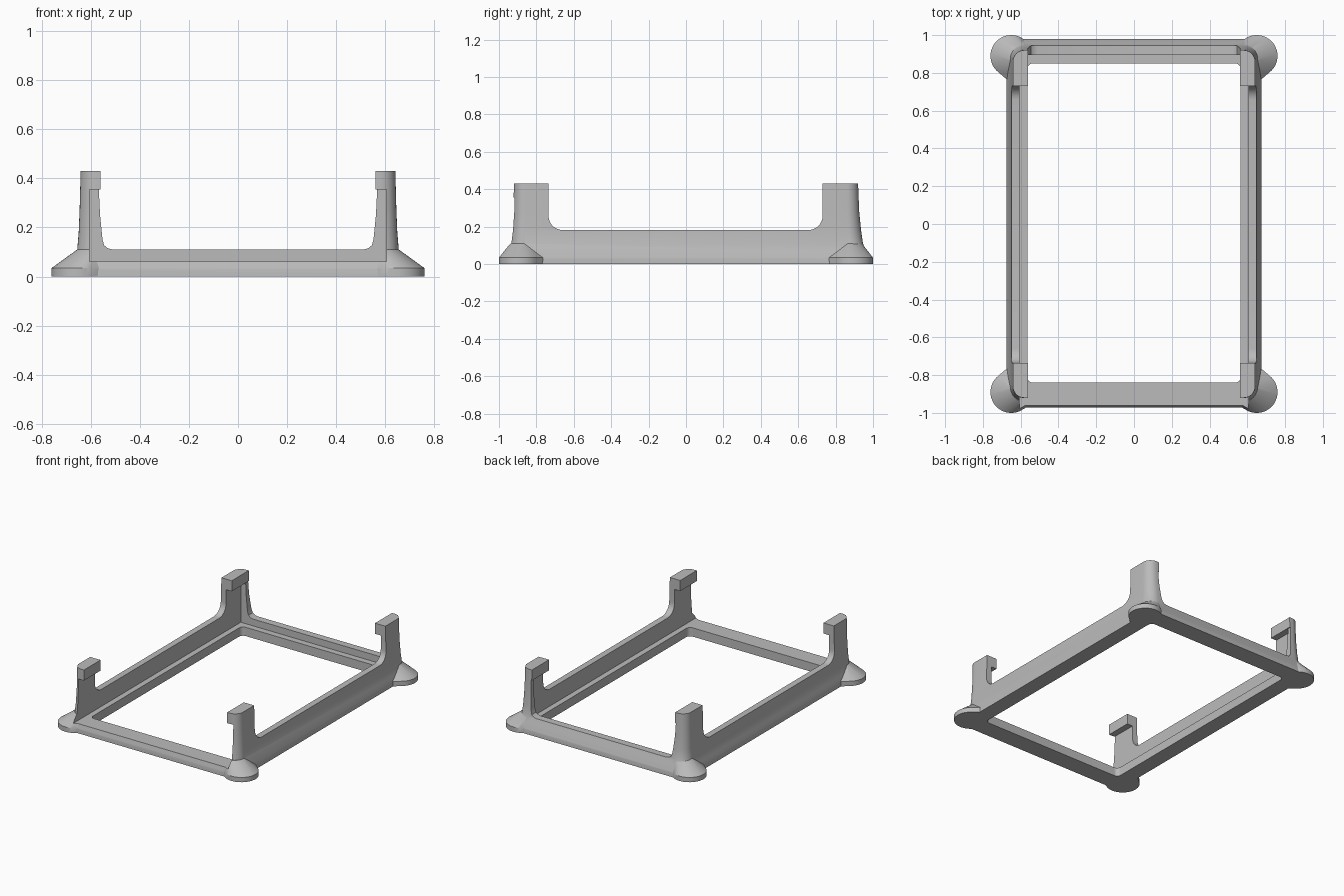
import bpy, bmesh, math
from mathutils import Vector

cube = bpy.data.objects.get("Cube")
if cube:
    bpy.data.objects.remove(cube, do_unlink=True)

grey = bpy.data.materials.new("plain grey")
grey.use_nodes = True
grey.diffuse_color = (0.5, 0.5, 0.5, 1)
grey.node_tree.nodes["Principled BSDF"].inputs["Base Color"].default_value = (0.5, 0.5, 0.5, 1)


def finish(name, bm):
    bmesh.ops.recalc_face_normals(bm, faces=bm.faces)
    mesh = bpy.data.meshes.new(name)
    bm.to_mesh(mesh)
    bm.free()
    mesh.materials.append(grey)
    obj = bpy.data.objects.new(name, mesh)
    bpy.context.collection.objects.link(obj)
    return obj


def rounded(corners, steps=8):
    """Outline from (u, v, radius) corners, rounding the right angles."""
    out = []
    for i, (u, v, r) in enumerate(corners):
        p = Vector((u, v))
        if r == 0:
            out.append(p)
            continue
        a = (Vector(corners[i - 1][:2]) - p).normalized()
        b = (Vector(corners[(i + 1) % len(corners)][:2]) - p).normalized()
        for k in range(steps + 1):
            t = math.pi / 2 * k / steps
            out.append(p + r * (a * (1 - math.sin(t)) + b * (1 - math.cos(t))))
    return out


def rectangle(x, y0, y1, r):
    return rounded([(-x, y0, r), (x, y0, r), (x, y1, r), (-x, y1, r)])


def loft(name, sections):
    """Closed solid through rings of equal point count."""
    bm = bmesh.new()
    rings = [[bm.verts.new(p) for p in ring] for ring in sections]
    n = len(rings[0])
    for low, high in zip(rings, rings[1:]):
        for i in range(n):
            j = (i + 1) % n
            bm.faces.new((low[i], low[j], high[j], high[i]))
    bm.faces.new(rings[0])
    bm.faces.new(rings[-1])
    return finish(name, bm)


def prism(name, outline, axis, lo, hi):
    place = {"x": lambda p, d: (d, p[0], p[1]),
             "y": lambda p, d: (p[0], d, p[1]),
             "z": lambda p, d: (p[0], p[1], d)}[axis]
    return loft(name, [[place(p, d) for p in outline] for d in (lo, hi)])


def combine(target, tool, operation):
    mod = target.modifiers.new("combine", "BOOLEAN")
    mod.operation = operation
    mod.solver = "EXACT"
    mod.object = tool
    bpy.context.view_layer.objects.active = target
    bpy.ops.object.modifier_apply(modifier=mod.name)
    bpy.data.objects.remove(tool, do_unlink=True)


# Tapered outer shell: height, half width, front, back, corner radius
levels = [(0, .675, -.972, .98, .08), (.03, .674, -.970, .978, .08),
          (.065, .667, -.96, .965, .08), (.11, .655, -.938, .946, .075),
          (.18, .649, -.930, .936, .07), (.28, .645, -.923, .926, .065),
          (.43, .641, -.92, .92, .06)]
frame = loft("tray_stand_frame",
             [[(p.x, p.y, z) for p in rectangle(w, f, b, r)]
              for z, w, f, b, r in levels])

# Flared round feet on the four corners
for sx in (-1, 1):
    for sy in (-1, 1):
        points = []
        for k in range(48):
            t = math.tau * k / 48
            for z in (0, .034):
                points.append((.65 + .11 * math.cos(t), .89 + .11 * math.sin(t), z))
        for z in (0, .034):
            points += [(.662, .755, z), (.56, .965, z)]
        for k in range(13):
            t = math.pi / 2 * k / 12
            points.append((.58 + .075 * math.cos(t), .865 + .075 * math.sin(t), .11))
        bm = bmesh.new()
        for x, y, z in points:
            bm.verts.new((x * sx, y * sy, z))
        hull = bmesh.ops.convex_hull(bm, input=bm.verts)
        spare = {g for g in hull["geom_interior"] + hull["geom_unused"]
                 if isinstance(g, bmesh.types.BMVert)}
        bmesh.ops.delete(bm, geom=list(spare), context="VERTS")
        combine(frame, finish("corner_foot", bm), "UNION")

# Pocket above the ledge, stopping below the hooks and open at the front
pocket = [Vector(p) for p in ((-.605, -1.2), (.605, -1.2), (.605, .895), (-.605, .895))]
combine(frame, prism("pocket_cutter", pocket, "z", .062, .355), "DIFFERENCE")

# Opening through the floor
combine(frame, prism("opening_cutter", rectangle(.565, -.84, .85, .03), "z", -.1, .2),
        "DIFFERENCE")

# Space between the posts along the side walls
gap = rounded([(-.735, .182, .075), (.73, .182, .075), (.73, .7, 0), (-.735, .7, 0)])
combine(frame, prism("side_gap_cutter", gap, "x", -1, 1), "DIFFERENCE")

# Space between left and right posts above the back wall
half = [(.51, .11), (.53, .115), (.545, .127), (.552, .15), (.562, .25),
        (.567, .355), (.56, .355), (.56, .7)]
outline = [Vector(p) for p in half] + [Vector((-u, v)) for u, v in reversed(half)]
combine(frame, prism("post_gap_cutter", outline, "y", -1.2, 1.2), "DIFFERENCE")

bpy.ops.object.select_all(action="DESELECT")
frame.select_set(True)
bpy.context.view_layer.objects.active = frame
bpy.ops.object.shade_smooth_by_angle(angle=math.radians(25))
